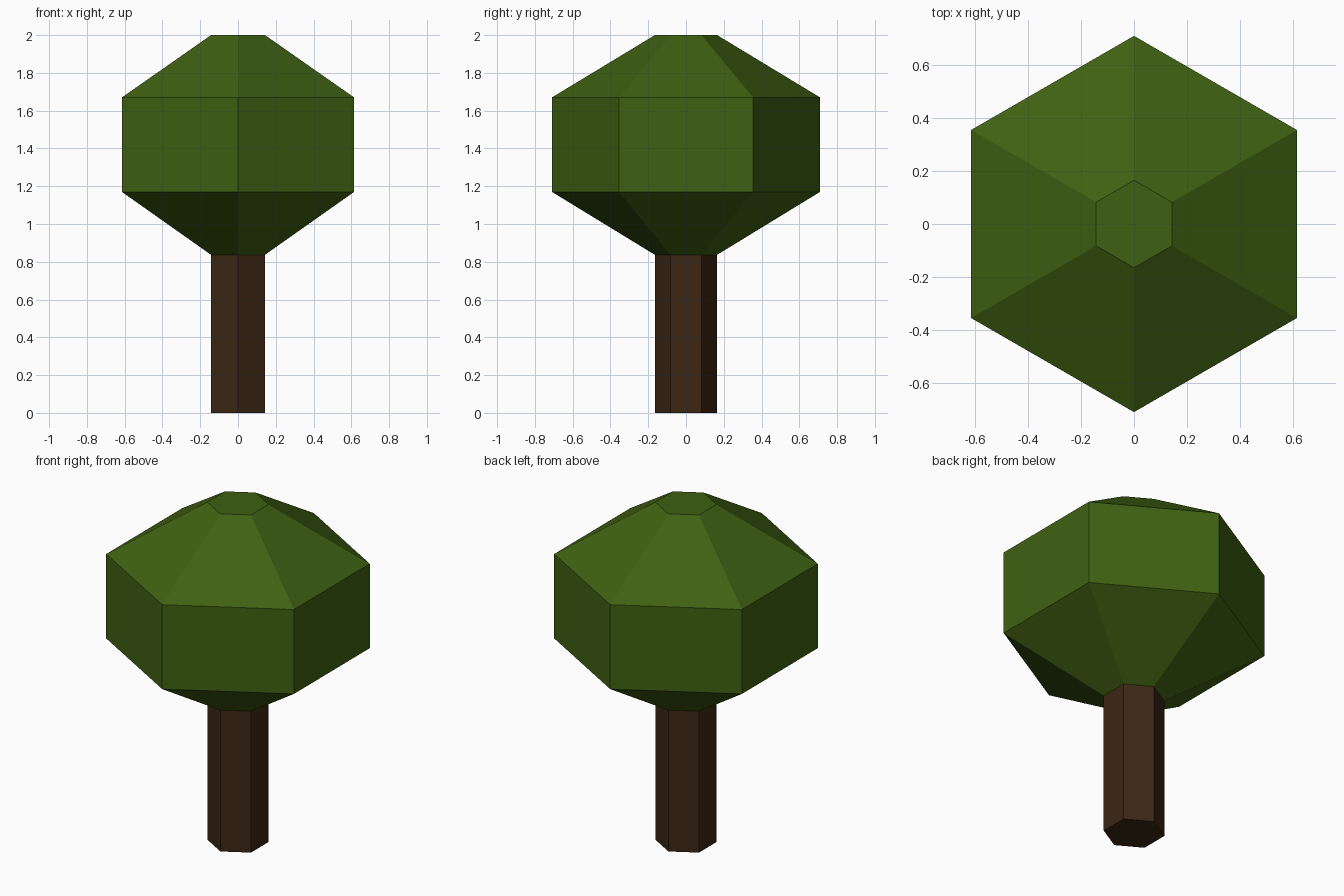
import bpy
import bmesh
from math import sin, cos, pi

if "Cube" in bpy.data.objects:
    bpy.data.objects.remove(bpy.data.objects["Cube"])

SIDES = 6


def make_material(name, rgb):
    mat = bpy.data.materials.new(name)
    mat.diffuse_color = (*rgb, 1.0)
    mat.use_nodes = True
    mat.node_tree.nodes["Principled BSDF"].inputs["Base Color"].default_value = mat.diffuse_color
    return mat


def hex_lathe(name, profile, mat, cap_bottom=False, cap_top=False):
    """Stack six-sided rings from (radius, height) pairs; corners point along y."""
    bm = bmesh.new()
    rings = []
    for r, z in profile:
        angles = [pi / 2 + 2 * pi * i / SIDES for i in range(SIDES)]
        rings.append([bm.verts.new((r * cos(a), r * sin(a), z)) for a in angles])
    for low, high in zip(rings, rings[1:]):
        for i in range(SIDES):
            j = (i + 1) % SIDES
            bm.faces.new((low[i], low[j], high[j], high[i]))
    if cap_bottom:
        bm.faces.new(rings[0][::-1])
    if cap_top:
        bm.faces.new(rings[-1])
    mesh = bpy.data.meshes.new(name)
    bm.to_mesh(mesh)
    bm.free()
    mesh.materials.append(mat)
    obj = bpy.data.objects.new(name, mesh)
    bpy.context.collection.objects.link(obj)
    return obj


bark = make_material("bark_brown", (0.045, 0.020, 0.007))
leaf = make_material("leaf_green", (0.050, 0.118, 0.006))

# Trunk: straight hexagonal post, meeting the canopy's lower opening
hex_lathe("trunk", [(0.165, 0), (0.165, 0.837)], bark, cap_bottom=True)

# Canopy: flared underside, upright band, tapered flat-topped crown
hex_lathe("canopy", [(0.165, 0.837), (0.71, 1.17), (0.71, 1.67), (0.165, 2.0)],
          leaf, cap_top=True)
